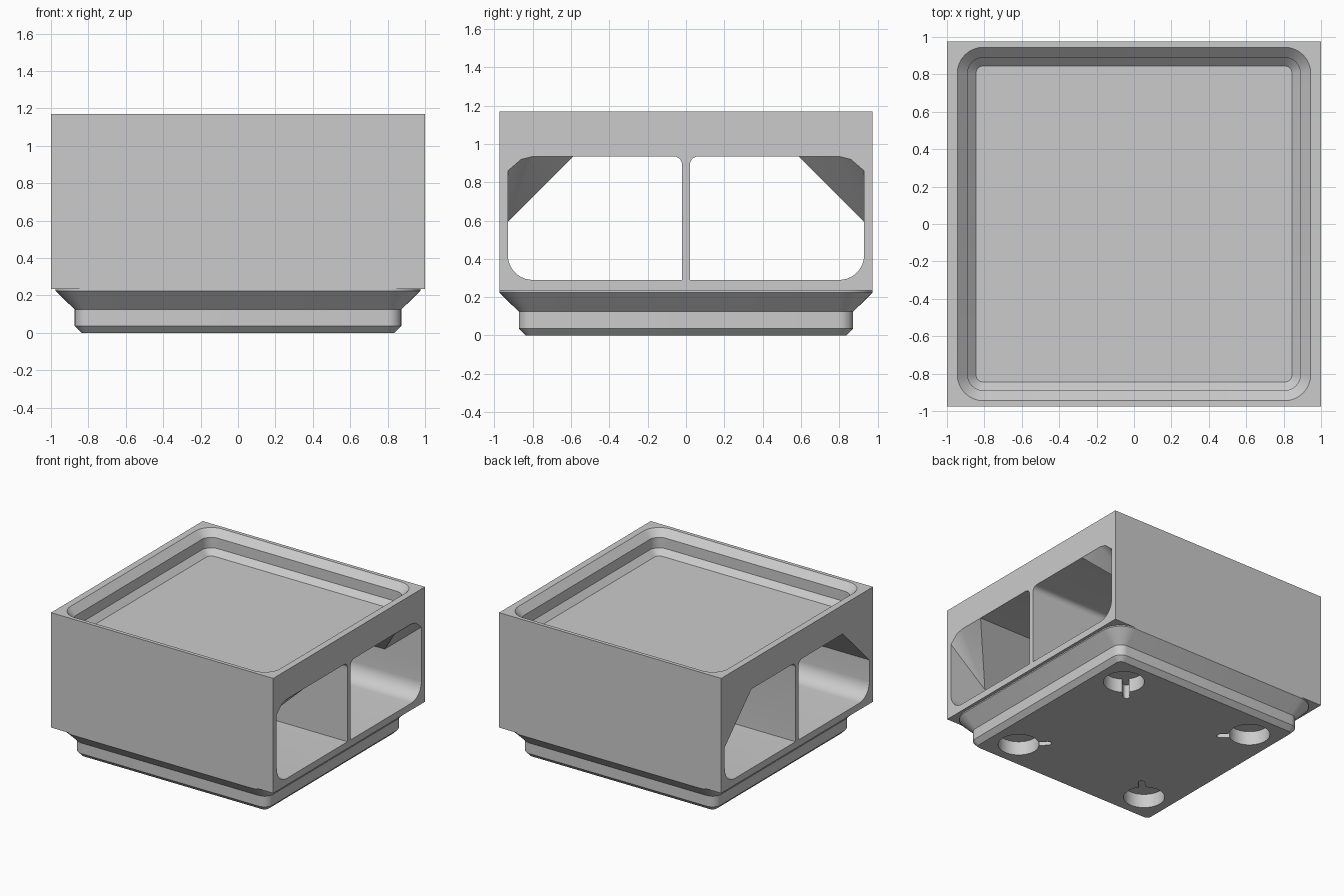
import bpy, bmesh
from math import sin, cos, pi, radians
from mathutils import Vector, Matrix

if "Cube" in bpy.data.objects:
    bpy.data.objects.remove(bpy.data.objects["Cube"], do_unlink=True)

grey = bpy.data.materials.new("plain_grey")
grey.use_nodes = True
COLOUR = (0.6, 0.6, 0.6, 1)
grey.diffuse_color = COLOUR
grey.node_tree.nodes["Principled BSDF"].inputs["Base Color"].default_value = COLOUR


def finish(name, bm):
    bmesh.ops.recalc_face_normals(bm, faces=bm.faces)
    mesh = bpy.data.meshes.new(name)
    bm.to_mesh(mesh)
    bm.free()
    mesh.materials.append(grey)
    obj = bpy.data.objects.new(name, mesh)
    bpy.context.collection.objects.link(obj)
    return obj


def loft(name, loops):
    """Closed solid through a stack of equal-length loops of points."""
    bm = bmesh.new()
    rings = [[bm.verts.new(p) for p in loop] for loop in loops]
    n = len(rings[0])
    for a, b in zip(rings, rings[1:]):
        for i in range(n):
            j = (i + 1) % n
            bm.faces.new((a[i], a[j], b[j], b[i]))
    bm.faces.new(rings[0][::-1])
    bm.faces.new(rings[-1])
    return finish(name, bm)


def arc(cx, cy, r, start, end, steps=8):
    return [(cx + r * cos(radians(start + (end - start) * i / steps)),
             cy + r * sin(radians(start + (end - start) * i / steps)))
            for i in range(steps + 1)]


def rounded_rect(hx, hy, r, z):
    pts = []
    for k, (sx, sy) in enumerate([(1, 1), (-1, 1), (-1, -1), (1, -1)]):
        pts += arc(sx * (hx - r), sy * (hy - r), r, 90 * k, 90 * k + 90)
    return [(x, y, z) for x, y in pts]


def hull(name, points):
    bm = bmesh.new()
    for p in points:
        bm.verts.new(p)
    result = bmesh.ops.convex_hull(bm, input=bm.verts)
    loose = [v for v in bm.verts if not v.link_faces]
    bmesh.ops.delete(bm, geom=loose, context="VERTS")
    return finish(name, bm)


def cut(target, cutters):
    """Subtract the cutters, apply, and remove them."""
    for c in cutters:
        c.hide_render = True
        mod = target.modifiers.new("cut", "BOOLEAN")
        mod.operation = "DIFFERENCE"
        mod.solver = "EXACT"
        mod.object = c
    depsgraph = bpy.context.evaluated_depsgraph_get()
    mesh = bpy.data.meshes.new_from_object(target.evaluated_get(depsgraph))
    target.modifiers.clear()
    target.data = mesh
    for c in cutters:
        bpy.data.objects.remove(c, do_unlink=True)


HX, HY, TOP, BASE = 1.0, 0.975, 1.17, 0.235

# Box body
body = loft("box_body", [[(sx * HX, sy * HY, z) for sx, sy in
                          [(1, 1), (-1, 1), (-1, -1), (1, -1)]] for z in (BASE, TOP)])

# Stepped stacking recess in the top
recess = loft("recess_cutter", [
    rounded_rect(0.845, 0.845, 0.04, 0.985),
    rounded_rect(0.89, 0.89, 0.085, 1.03),
    rounded_rect(0.89, 0.89, 0.085, 1.115),
    rounded_rect(0.945, 0.945, 0.14, TOP),
    rounded_rect(0.945, 0.945, 0.14, TOP + 0.1)])
cutters = [recess]

# Two compartments running right through, with sloped upper outer corners
WALL, MID, FLOOR, CEIL, SLOPE = 0.93, 0.02, 0.29, 0.935, 0.343
for s in (1, -1):
    profile = [(MID, FLOOR)]
    profile += arc(WALL - 0.13, FLOOR + 0.13, 0.13, -90, 0, 10)
    profile += [(WALL, CEIL - SLOPE), (WALL - SLOPE, CEIL)]
    profile += arc(MID + 0.045, CEIL - 0.045, 0.045, 90, 180, 6)
    cutters.append(loft("compartment_cutter", [[(x, s * y, z) for y, z in profile]
                                               for x in (-1.1, 1.1)]))
    # Trim the sloped corner back at the open end
    rim = [(WALL, CEIL - SLOPE), (WALL - SLOPE, CEIL), (WALL, 0.86),
           (0.86, 0.92), (0.80, CEIL), (0.5, 0.6)]
    points = [(x, s * y, z) for x in (1.0, 1.1) for y, z in rim]
    points.append((0.67, s * WALL, CEIL - SLOPE))
    cutters.append(hull("corner_trim_cutter", points))
cut(body, cutters)

# Stepped foot
foot = loft("stacking_foot", [
    rounded_rect(0.836, 0.836, 0.0375, 0),
    rounded_rect(0.873, 0.873, 0.075, 0.0375),
    rounded_rect(0.873, 0.873, 0.075, 0.124),
    rounded_rect(HY, HY, 0.176, 0.225),
    rounded_rect(HY, HY, 0.176, BASE)])

# Round pockets with a slim slot pointing to the middle
pockets = []
R, SLOT, REACH = 0.153, 0.025, 0.22
for k in range(4):
    outline = arc(0, 0, R, 10, 350, 40) + arc(REACH, 0, SLOT, -90, 90, 8)
    spin = Matrix.Rotation(pi / 4 + k * pi / 2, 4, "Z")
    shift = Matrix.Translation(spin @ Vector((-0.61 * 2 ** 0.5, 0, 0)))
    pockets.append(loft("pocket_cutter", [[shift @ spin @ Vector((x, y, z)) for x, y in outline]
                                          for z in (-0.05, 0.113)]))
cut(foot, pockets)

# Smooth the rounded corners, keep the edges crisp
bpy.ops.object.select_all(action="DESELECT")
for obj in (body, foot):
    obj.select_set(True)
    bpy.context.view_layer.objects.active = obj
bpy.ops.object.shade_smooth_by_angle(angle=radians(25))
